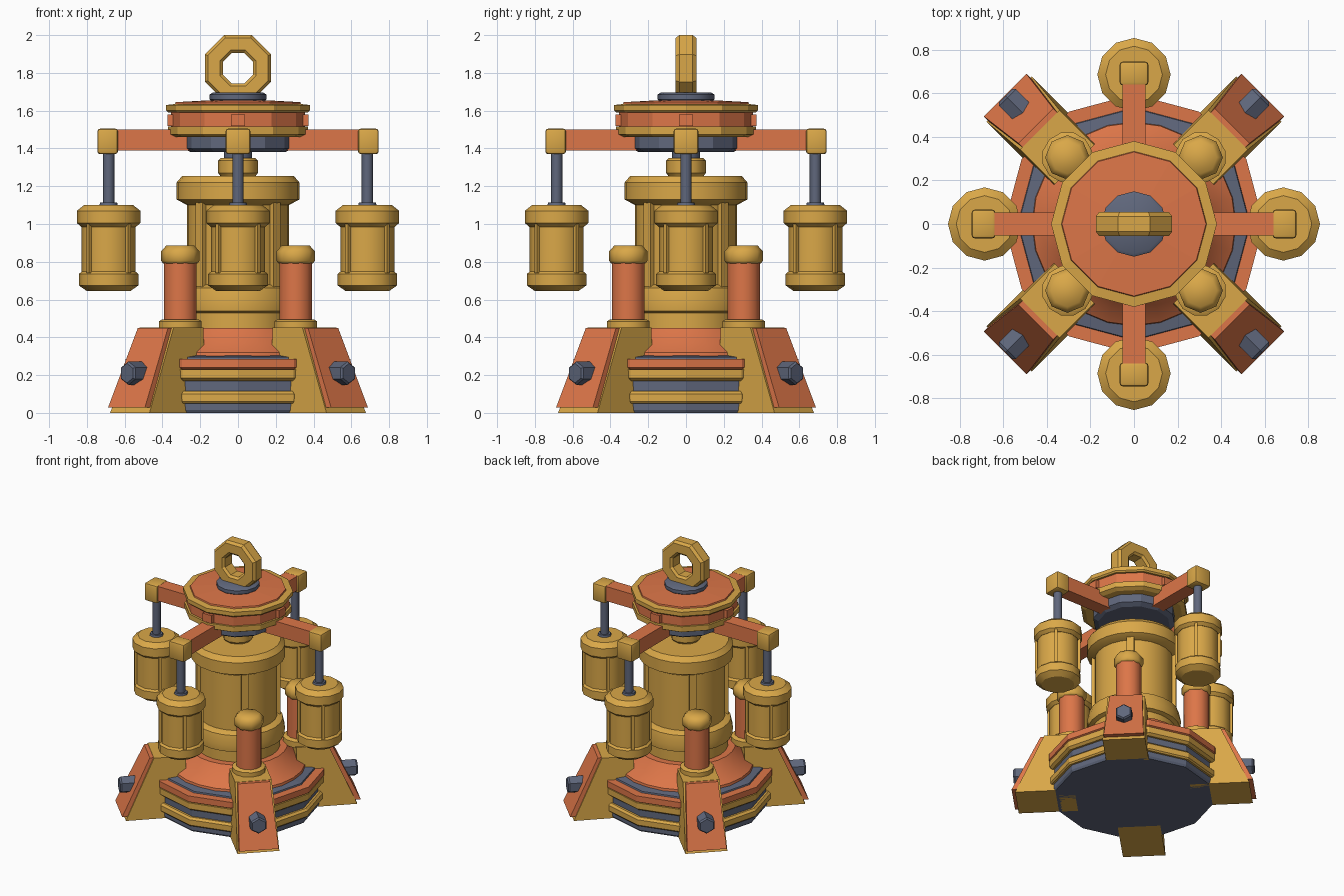
import bpy, bmesh
from math import pi, cos, sin, radians
from mathutils import Matrix, Vector

if "Cube" in bpy.data.objects:
    bpy.data.objects.remove(bpy.data.objects["Cube"])


def material(name, rgb):
    m = bpy.data.materials.new(name)
    m.use_nodes = True
    m.diffuse_color = (*rgb, 1)
    m.node_tree.nodes["Principled BSDF"].inputs["Base Color"].default_value = (*rgb, 1)
    return m


GOLD = material("warm gold", (0.70, 0.39, 0.065))
RED = material("copper red", (0.72, 0.18, 0.065))
DARK = material("slate grey", (0.115, 0.135, 0.20))


def finish(name, bm, mat, matrix, smooth):
    bmesh.ops.recalc_face_normals(bm, faces=bm.faces)
    bm.transform(matrix)
    mesh = bpy.data.meshes.new(name)
    bm.to_mesh(mesh)
    bm.free()
    mesh.materials.append(mat)
    ob = bpy.data.objects.new(name, mesh)
    bpy.context.collection.objects.link(ob)
    if smooth:
        bpy.ops.object.select_all(action='DESELECT')
        ob.select_set(True)
        bpy.context.view_layer.objects.active = ob
        bpy.ops.object.shade_smooth_by_angle(angle=radians(smooth))
    return ob


def lathe(name, profile, mat, segs=12, matrix=Matrix(), smooth=35):
    """Closed solid of revolution from (radius, height) points."""
    bm = bmesh.new()
    rings = [[bm.verts.new((r * cos(2 * pi * i / segs), r * sin(2 * pi * i / segs), z))
              for i in range(segs)] for r, z in profile]
    for a, b in zip(rings, rings[1:]):
        for i in range(segs):
            j = (i + 1) % segs
            bm.faces.new((a[i], a[j], b[j], b[i]))
    bm.faces.new(rings[0])
    bm.faces.new(rings[-1])
    return finish(name, bm, mat, matrix, smooth)


def block(name, low, high, z0, z1, mat, matrix=Matrix(), bevel=0):
    """Tapered box; low and high are (inner x, outer x, half width)."""
    bm = bmesh.new()
    bmesh.ops.create_cube(bm, size=2)
    for v in bm.verts:
        inner, outer, w = high if v.co.z > 0 else low
        v.co = Vector((outer if v.co.x > 0 else inner, w * v.co.y, z1 if v.co.z > 0 else z0))
    if bevel:
        bmesh.ops.bevel(bm, geom=bm.edges[:], offset=bevel, segments=2, profile=0.5, affect='EDGES')
    return finish(name, bm, mat, matrix, 35 if bevel else 0)


def spin(deg, x=0):
    return Matrix.Rotation(radians(deg), 4, 'Z') @ Matrix.Translation((x, 0, 0))


# Layered base
lathe("base_foot", [(.55, 0), (.56, .015), (.56, .05)], DARK, smooth=0)
lathe("base_lower_ring", [(.575, .05), (.585, .06), (.585, .10), (.57, .115)], GOLD, smooth=0)
lathe("base_band", [(.555, .11), (.555, .18)], DARK, smooth=0)
lathe("base_upper_ring", [(.57, .17), (.59, .185), (.59, .23)], GOLD, smooth=0)
lathe("base_rim", [(.575, .23), (.595, .24), (.595, .285), (.54, .285)], RED, smooth=0)
lathe("base_inlay", [(.535, .28), (.53, .295), (.46, .305)], DARK, smooth=0)
lathe("base_cone", [(.47, .29), (.465, .32), (.40, .37), (.34, .45)], RED, 24)

# Central body
lathe("body_collar", [(.29, .44), (.29, .53), (.32, .54), (.325, .59), (.31, .66), (.27, .68)], GOLD, 24)
lathe("body_barrel", [(.27, .66), (.27, 1.13)], GOLD, 24)
lathe("body_flange", [(.27, 1.10), (.325, 1.13), (.325, 1.22), (.295, 1.255)], GOLD, 24)
lathe("neck", [(.09, 1.25), (.105, 1.27), (.105, 1.335), (.09, 1.35)], GOLD)
lathe("neck_rod", [(.075, 1.34), (.075, 1.40)], DARK)

# Lid
lathe("lid_underside", [(.25, 1.38), (.285, 1.40), (.285, 1.47)], DARK, smooth=0)
lathe("lid_lower_ring", [(.34, 1.46), (.37, 1.475), (.37, 1.515)], GOLD, smooth=0)
lathe("lid_band", [(.355, 1.51), (.355, 1.60)], RED, smooth=0)
lathe("lid_upper_ring", [(.37, 1.59), (.38, 1.60), (.38, 1.63), (.335, 1.635)], GOLD, smooth=0)
lathe("lid_top", [(.335, 1.63), (.33, 1.645), (.15, 1.655)], RED, smooth=0)
lathe("lid_hub", [(.14, 1.65), (.15, 1.66), (.15, 1.685), (.135, 1.695)], DARK)

# Octagonal lifting ring: swept chamfered section, stood upright
bm = bmesh.new()
k = 1 / cos(pi / 8)
section = [(.08, -.04), (.095, -.055), (.16, -.055), (.175, -.035),
           (.175, .035), (.16, .055), (.095, .055), (.08, .04)]
loops = [[bm.verts.new((r * k * cos(pi / 8 + i * pi / 4), y, 1.825 + r * k * sin(pi / 8 + i * pi / 4)))
          for r, y in section] for i in range(8)]
for i in range(8):
    a, b = loops[i], loops[(i + 1) % 8]
    for j in range(8):
        n = (j + 1) % 8
        bm.faces.new((a[j], a[n], b[n], b[j]))
finish("lifting_ring", bm, GOLD, Matrix(), 0)

# Arms with hanging canisters
for q, side in enumerate(("left", "back", "right", "front")):
    a = q * 90
    block(side + "_arm", (.2, .66, .052), (.2, .66, .052), 1.39, 1.5, RED, spin(a))
    block(side + "_arm_end", (.635, .745, .066), (.635, .745, .066), 1.37, 1.505, GOLD, spin(a), .015)
    block(side + "_lid_stud", (.33, .372, .038), (.33, .372, .038), 1.52, 1.58, RED, spin(a))
    at = spin(a, .685)
    lathe(side + "_hanger_rod", [(.03, 1.10), (.03, 1.38)], DARK, 8, at, 46)
    lathe(side + "_hanger_foot", [(.05, 1.09), (.045, 1.115)], DARK, 8, at, 46)
    lathe(side + "_canister_cap", [(.145, .985), (.168, 1.005), (.168, 1.07), (.13, 1.10)], GOLD, 12, at)
    lathe(side + "_canister_barrel", [(.143, .72), (.143, 1.0)], GOLD, 12, at)
    lathe(side + "_canister_base", [(.115, .645), (.158, .675), (.158, .735), (.14, .75)], GOLD, 12, at)
    for i in range(4):
        block(side + "_canister_rib", (.12, .156, .011), (.12, .156, .011), .74, 1.0, GOLD,
              at @ spin(45 + i * 90))

# Diagonal legs, their plates, bolts and posts
for q, side in enumerate(("back_left", "back_right", "front_right", "front_left")):
    turn = spin(45 + q * 90)
    block(side + "_leg", (.40, .81, .147), (.385, .61, .128), 0, .452, GOLD, turn)
    block(side + "_leg_plate", (.77, .835, .138), (.57, .637, .113), .028, .45, RED, turn)
    bolt = turn @ Matrix.Translation((.72, 0, .21)) @ Matrix.Rotation(pi / 2, 4, 'Y')
    lathe(side + "_bolt", [(.062, 0), (.062, .10), (.052, .112)], DARK, 6, bolt, 0)
    at = spin(45 + q * 90, .432)
    lathe(side + "_post_collar", [(.117, .44), (.117, .485), (.10, .495)], GOLD, 12, at)
    lathe(side + "_post", [(.088, .48), (.088, .81)], RED, 12, at)
    lathe(side + "_post_cap", [(.09, .79), (.102, .805), (.102, .855), (.075, .885)], GOLD, 8, at, 0).data.shade_smooth()
    bpy.ops.object.shade_smooth_by_angle(angle=radians(46))
    block(side + "_body_rib", (.24, .292, .026), (.24, .292, .026), .66, 1.12, GOLD, turn)
